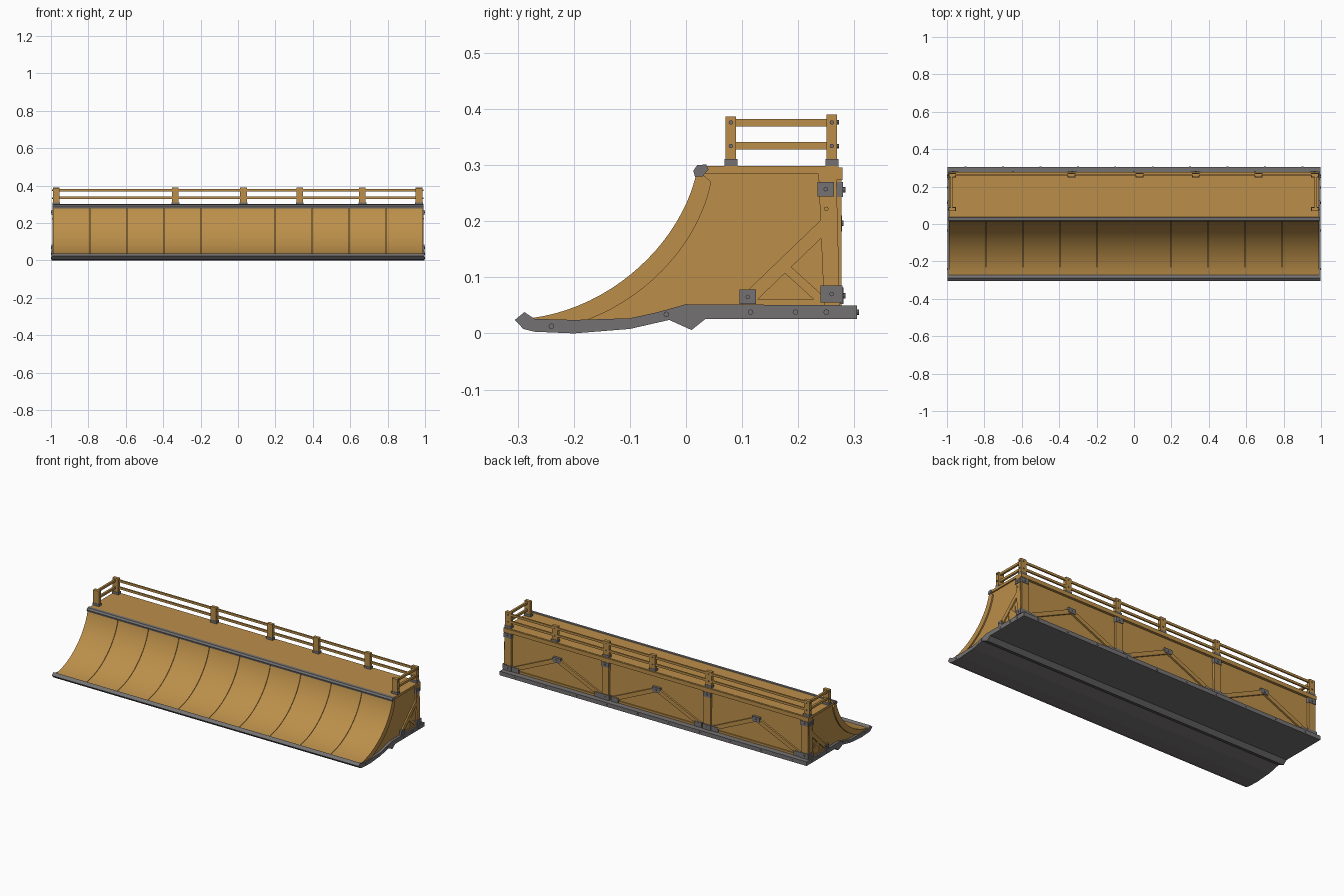
import bpy, bmesh, math
from mathutils import Vector


def material(name, rgb):
    m = bpy.data.materials.new(name)
    m.diffuse_color = (*rgb, 1)
    return m


WOOD = material("warm wood", (0.50, 0.275, 0.068))
STEEL = material("grey steel", (0.175, 0.165, 0.165))


def prism(name, pts, axis, a, b, mat):
    """Extrude a 2D outline along x (points are y,z) or along y (points are x,z)."""
    bm = bmesh.new()

    def ring(d):
        return [bm.verts.new((d, u, v) if axis == "x" else (u, d, v)) for u, v in pts]
    r0, r1 = ring(a), ring(b)
    n = len(pts)
    bm.faces.new(r0)
    bm.faces.new(r1)
    for i in range(n):
        bm.faces.new((r0[i], r0[(i + 1) % n], r1[(i + 1) % n], r1[i]))
    bmesh.ops.recalc_face_normals(bm, faces=bm.faces)
    me = bpy.data.meshes.new(name)
    bm.to_mesh(me)
    bm.free()
    me.materials.append(mat)
    ob = bpy.data.objects.new(name, me)
    bpy.context.collection.objects.link(ob)
    return ob


def box(name, x0, x1, y0, y1, z0, z1, mat=WOOD):
    return prism(name, [(y0, z0), (y1, z0), (y1, z1), (y0, z1)], "x", x0, x1, mat)


def bar(name, p, q, width, axis, a, b, mat=WOOD):
    """Flat bar running from p to q in the plane facing the axis."""
    p, q = Vector(p), Vector(q)
    d = (q - p).normalized() * width / 2
    s = Vector((-d.y, d.x))
    return prism(name, [p + s, q + s, q - s, p - s], axis, a, b, mat)


def bolt(name, u, v, axis, a, b, r=0.005, mat=STEEL):
    pts = [(u + r * math.cos(k * math.pi / 4), v + r * math.sin(k * math.pi / 4)) for k in range(8)]
    return prism(name, pts, axis, a, b, mat)


# curved riding surface outline
def bezier(t):
    P = [(-0.278, 0.027), (-0.13, 0.045), (-0.005, 0.165), (0.02, 0.292)]
    w = [(1 - t) ** 3, 3 * t * (1 - t) ** 2, 3 * t * t * (1 - t), t ** 3]
    return tuple(sum(wi * p[k] for wi, p in zip(w, P)) for k in (0, 1))


curve = [bezier(i / 20) for i in range(21)]
under = [(y + 0.025, max(z - 0.022, 0.012)) for y, z in curve]

# steel base with thin toe and stepped underside
prism("steel_base", [(-0.305, 0.024), (-0.29, 0.008), (-0.27, 0.003), (-0.2, 0.0), (-0.1, 0.008),
                     (-0.03, 0.024), (0.01, 0.006), (0.035, 0.026), (0.305, 0.026), (0.305, 0.05),
                     (0.0, 0.052), (-0.05, 0.038), (-0.1, 0.027), (-0.2, 0.024), (-0.27, 0.026),
                     (-0.288, 0.038)], "x", -0.997, 0.997, STEEL)

# solid wooden body under the curve
body = [(y + 0.008, z - 0.006) for y, z in curve[1:]]
prism("ramp_body", body + [(0.262, 0.287), (0.266, 0.04), (0.0, 0.04), (-0.1, 0.016), (-0.24, 0.014)],
      "x", -0.982, 0.982, WOOD)

# ten curved plywood sheets with narrow seams
for i in range(10):
    x0, x1 = -0.99 + i * 0.198, -0.99 + (i + 1) * 0.198
    sheet = prism("curved_sheet", curve + under[::-1], "x", x0 + (0.0012 if i else 0),
                  x1 - (0.0012 if i < 9 else 0), WOOD)
    bpy.context.view_layer.objects.active = sheet
    sheet.select_set(True)
bpy.ops.object.shade_smooth_by_angle(angle=math.radians(30))

# deck, back lip, coping
box("deck", -0.99, 0.99, 0.035, 0.272, 0.284, 0.298)
box("back_lip", -0.992, 0.992, 0.264, 0.279, 0.273, 0.296)
prism("coping", [(0.016, 0.279), (0.013, 0.29), (0.02, 0.3), (0.036, 0.301), (0.04, 0.292), (0.03, 0.28)],
      "x", -0.993, 0.993, STEEL)

# back wall posts, plates and braces
for x in (-0.965, -0.33, 0.33, 0.965):
    box("back_post", x - 0.022, x + 0.022, 0.26, 0.277, 0.05, 0.274)
    box("post_foot_plate", x - 0.026, x + 0.026, 0.26, 0.281, 0.052, 0.082, STEEL)
    box("post_top_plate", x - 0.024, x + 0.024, 0.26, 0.28, 0.243, 0.27, STEEL)
    for z in (0.067, 0.256):
        bolt("post_bolt", x, z, "y", 0.27, 0.284)
for x in (-0.647, 0, 0.647):
    box("back_sill", x - 0.3, x + 0.3, 0.262, 0.272, 0.048, 0.062)
    for s in (-1, 1):
        bar("back_brace", (x + s * 0.275, 0.07), (x, 0.195), 0.024, "y", 0.26, 0.275)
        box("brace_foot_plate", x + s * 0.27 - 0.024, x + s * 0.27 + 0.024, 0.262, 0.278, 0.052, 0.08, STEEL)
    box("brace_peak_plate", x - 0.025, x + 0.025, 0.262, 0.278, 0.182, 0.21, STEEL)
    bolt("brace_bolt", x, 0.196, "y", 0.27, 0.281)
for i in range(10):
    bolt("base_back_bolt", -0.9 + i * 0.2, 0.038, "y", 0.3, 0.308)

# both ends: post, diagonal braces, planks, plates and bolts
for s in (-1, 1):
    def X(d):
        return s * d
    prism("end_post", [(0.246, 0.05), (0.274, 0.05), (0.268, 0.285), (0.236, 0.285)], "x", X(0.97), X(0.992), WOOD)
    bar("end_long_brace", (0.115, 0.065), (0.25, 0.195), 0.024, "x", X(0.97), X(0.99), WOOD)
    bar("end_short_brace", (0.172, 0.122), (0.24, 0.06), 0.016, "x", X(0.97), X(0.988), WOOD)
    box("end_sill", X(0.97), X(0.988), 0.1, 0.26, 0.048, 0.06)
    for y, h in ((0.155, 0.09), (0.181, 0.11), (0.207, 0.125)):
        box("end_plank", X(0.97), X(0.984), y - 0.012, y + 0.012, 0.05, h)
    for y0, y1, z0, z1 in ((0.234, 0.264, 0.244, 0.27), (0.24, 0.279, 0.055, 0.085), (0.095, 0.125, 0.052, 0.078)):
        box("end_plate", X(0.97), X(0.996), y0, y1, z0, z1, STEEL)
        bolt("end_plate_bolt", (y0 + y1) / 2, (z0 + z1) / 2, "x", X(0.99), X(0.999), 0.004)
    bolt("end_post_bolt", 0.25, 0.222, "x", X(0.98), X(0.995), 0.004, WOOD)
    for y, z in ((-0.24, 0.013), (-0.035, 0.034), (0.115, 0.038), (0.195, 0.038), (0.25, 0.038)):
        bolt("base_end_bolt", y, z, "x", X(0.99), X(1.0))

# railing posts with steel feet
posts = [(x, 0.26) for x in (-0.972, -0.335, 0.03, 0.33, 0.665, 0.968)] + [(-0.972, 0.08), (0.968, 0.08)]
for x, y in posts:
    top = 0.39 if y > 0.2 else 0.387
    box("rail_post", x - 0.018, x + 0.018, y - 0.0095, y + 0.0095, 0.296, top)
    box("rail_post_foot", x - 0.021, x + 0.021, y - 0.0115, y + 0.0115, 0.297, 0.311, STEEL)
    for z in (0.334, 0.376):
        if abs(x) > 0.9:
            e = math.copysign(0.018, x)
            bolt("rail_bolt", y, z, "x", x + e * 0.9, x + e * 1.25, 0.004, STEEL)
        if y > 0.2:
            bolt("rail_bolt", x, z, "y", y + 0.008, y + 0.013, 0.004, STEEL)

# two rails along the back and at each end
for z0, z1 in ((0.328, 0.341), (0.369, 0.382)):
    box("back_rail", -0.97, 0.966, 0.258, 0.267, z0, z1)
    for x in (-0.976, 0.972):
        box("end_rail", x - 0.006, x + 0.006, 0.08, 0.26, z0, z1)
